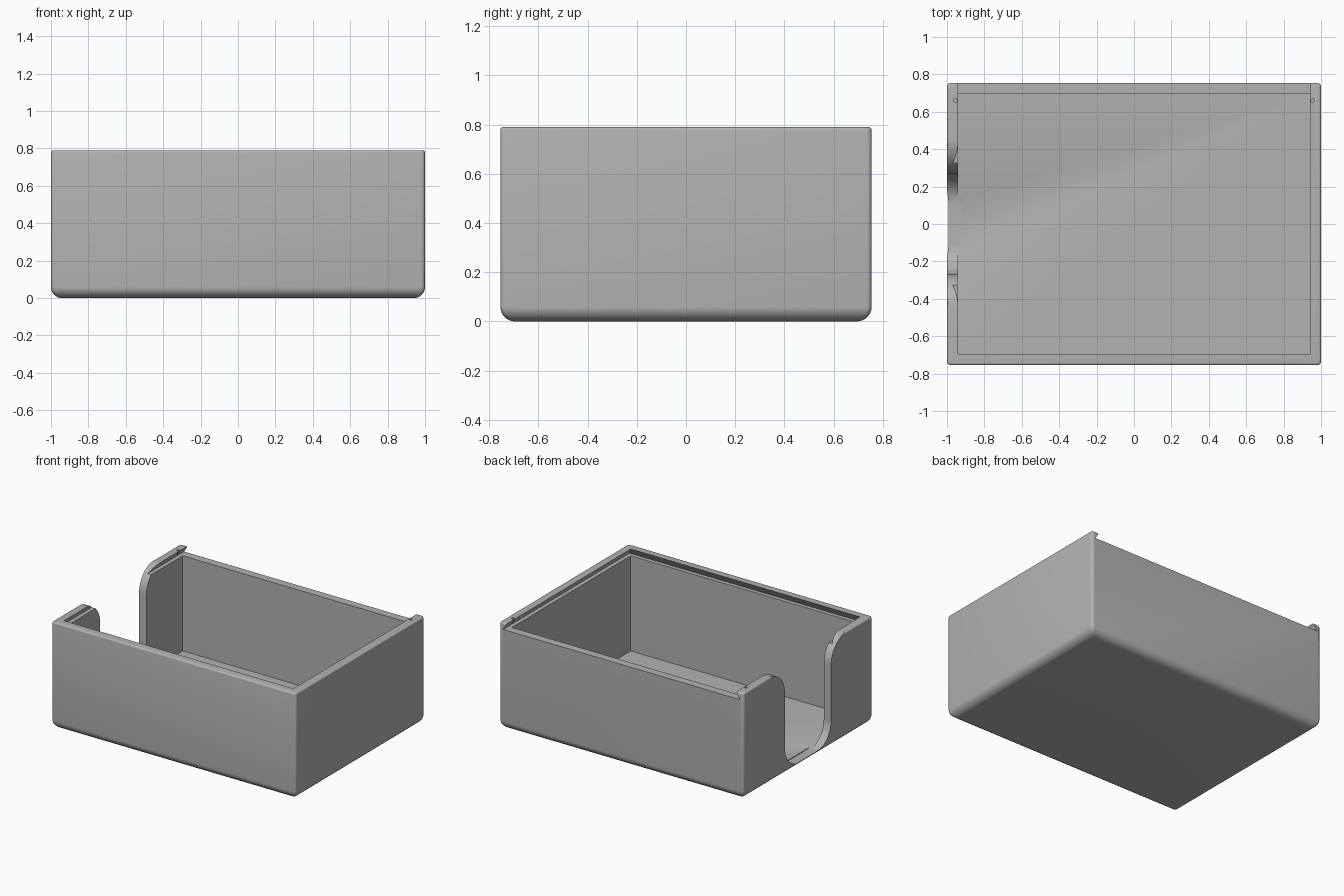
import bpy, bmesh, math
from mathutils import Vector

if "Cube" in bpy.data.objects:
    bpy.data.objects.remove(bpy.data.objects["Cube"], do_unlink=True)

HX, HY, TOP = 1.0, 0.755, 0.79      # outer half sizes and height
WALL, FLOOR, LEDGE = 0.06, 0.035, 0.74
UNDERCUT = 0.03                     # depth of the sliding lid groove

grey = bpy.data.materials.new("matte grey")
grey.use_nodes = True
grey.diffuse_color = (0.448, 0.448, 0.448, 1)
grey.node_tree.nodes["Principled BSDF"].inputs["Base Color"].default_value = grey.diffuse_color


def loft(name, rings):
    """Closed solid through rings that have equal point counts."""
    bm = bmesh.new()
    loops = [[bm.verts.new(p) for p in ring] for ring in rings]
    n = len(loops[0])
    for a, b in zip(loops, loops[1:]):
        for i in range(n):
            j = (i + 1) % n
            bm.faces.new((a[i], a[j], b[j], b[i]))
    bm.faces.new(loops[0][::-1])
    bm.faces.new(loops[-1])
    bmesh.ops.recalc_face_normals(bm, faces=bm.faces)
    mesh = bpy.data.meshes.new(name)
    bm.to_mesh(mesh)
    bm.free()
    mesh.materials.append(grey)
    ob = bpy.data.objects.new(name, mesh)
    bpy.context.collection.objects.link(ob)
    return ob


def arc(cx, cy, r, start, end, steps):
    angles = [math.radians(start + (end - start) * i / steps) for i in range(steps + 1)]
    return [(cx + r * math.cos(a), cy + r * math.sin(a)) for a in angles]


def rounded_ring(inset, z, r=0.02):
    pts = []
    for k, (sx, sy) in enumerate([(1, 1), (-1, 1), (-1, -1), (1, -1)]):
        pts += arc(sx * (HX - inset - r), sy * (HY - inset - r), r, 90 * k, 90 * k + 90, 5)
    return [(x, y, z) for x, y in pts]


def rect(x0, x1, y0, y1, z):
    return [(x0, y0, z), (x1, y0, z), (x1, y1, z), (x0, y1, z)]


# Outer shell: large bottom rounding, small top rounding
base_r, top_r = 0.06, 0.012
profile = [(base_r - x, z) for x, z in arc(0, base_r, base_r, -90, 0, 10)]
profile += [(top_r - x, z) for x, z in arc(0, TOP - top_r, top_r, 0, 90, 4)]
box = loft("box_body", [rounded_ring(d, z) for d, z in profile])

# Storage cavity
ix, iy = HX - WALL, HY - WALL
cavity = loft("cavity_cutter", [rect(-ix, ix, -iy, iy, z) for z in (FLOOR, TOP + 0.1)])

# Dovetail lid groove, open at the back
slope = UNDERCUT / (TOP - LEDGE)
groove_rings = []
for z in (LEDGE, TOP + 0.01):
    d = UNDERCUT - (z - LEDGE) * slope
    groove_rings.append(rect(-ix - d, ix + d, -iy - d, HY + 0.1, z))
groove = loft("lid_groove_cutter", groove_rings)

# Flared thumb opening in the -x wall
half = [(0.45, TOP + 0.1)] + arc(0.45, 0.61, 0.18, 90, 180, 14)
half += arc(0.10, 0.20, 0.17, 0, -90, 14)
outline = half + [(-y, z) for y, z in reversed(half)]
opening = loft("thumb_opening_cutter",
               [[(x, y, z) for y, z in outline] for x in (-HX - 0.1, -ix + 0.02)])

# Small catch holes in the lip at the back corners
cutters = [cavity, groove, opening]
for side, sx in (("left", 1), ("right", -1)):
    circle = arc(sx * 0.955, 0.66, 0.01, 0, 337.5, 15)
    cutters.append(loft(side + "_catch_cutter",
                        [[(x, y, z) for x, y in circle] for z in (LEDGE + 0.005, TOP + 0.1)]))

for cutter in cutters:
    mod = box.modifiers.new(cutter.name, "BOOLEAN")
    mod.operation = "DIFFERENCE"
    mod.solver = "EXACT"
    mod.object = cutter

# Bake the cuts into the body and discard the cutters
bpy.context.view_layer.update()
evaluated = box.evaluated_get(bpy.context.evaluated_depsgraph_get())
final = bpy.data.meshes.new_from_object(evaluated)
box.modifiers.clear()
box.data = final
for cutter in cutters:
    bpy.data.objects.remove(cutter, do_unlink=True)

bpy.ops.object.select_all(action="DESELECT")
box.select_set(True)
bpy.context.view_layer.objects.active = box
bpy.ops.object.shade_smooth_by_angle(angle=math.radians(30))
